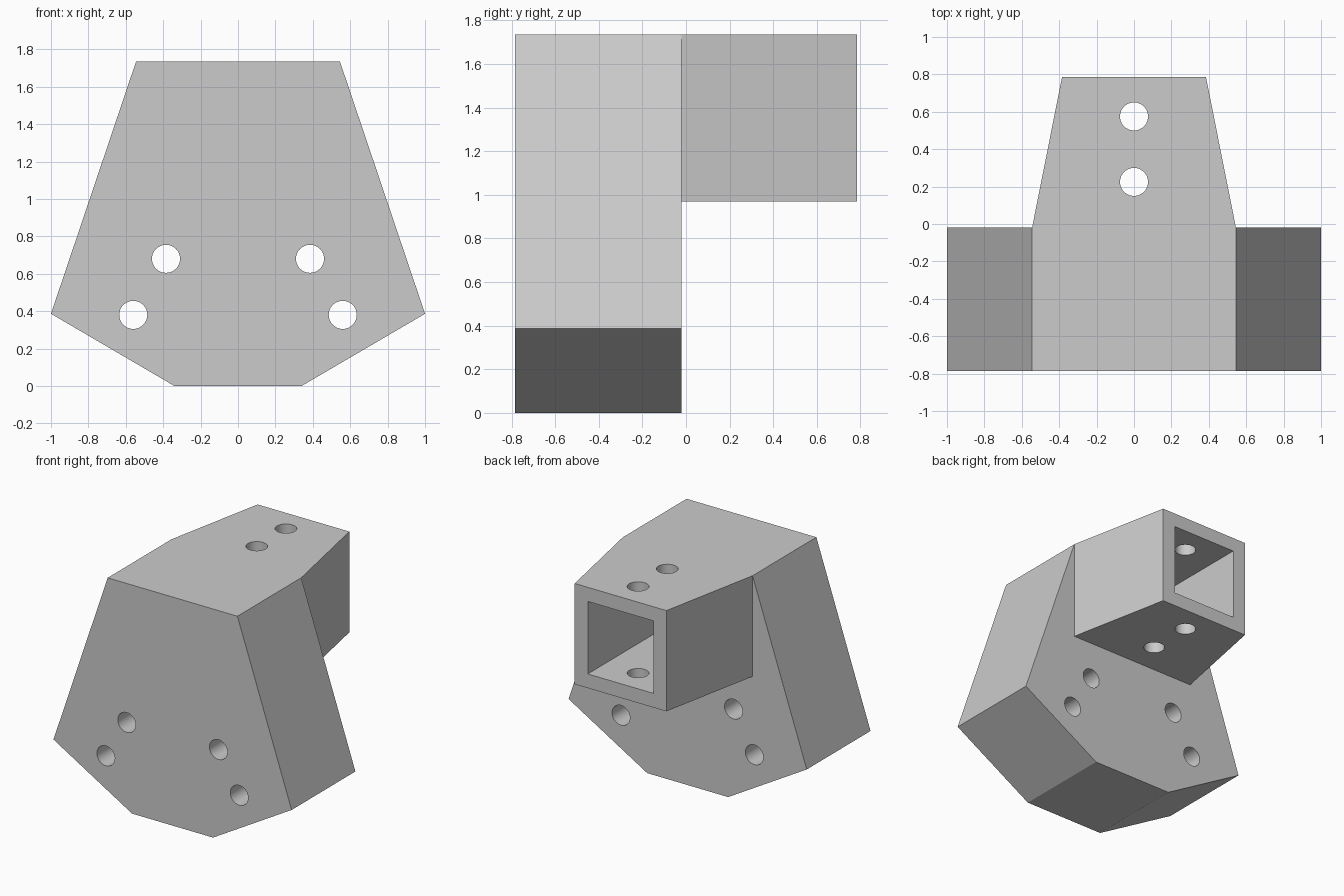
import bpy
import bmesh
from math import radians
from mathutils import Matrix, Vector

if "Cube" in bpy.data.objects:
    bpy.data.objects.remove(bpy.data.objects["Cube"], do_unlink=True)

FRONT, MID, BACK = -0.785, -0.02, 0.785
TOP = 1.735
WALL_CENTRE = (FRONT + MID) / 2
POCKET, DEPTH, HOLE = 0.55, 0.80, 0.075

grey = bpy.data.materials.new("plain_grey")
grey.use_nodes = True
colour = (0.6, 0.6, 0.6, 1)
grey.diffuse_color = colour
grey.node_tree.nodes["Principled BSDF"].inputs["Base Color"].default_value = colour


def finish(name, bm):
    bmesh.ops.recalc_face_normals(bm, faces=bm.faces)
    mesh = bpy.data.meshes.new(name)
    bm.to_mesh(mesh)
    bm.free()
    mesh.materials.append(grey)
    obj = bpy.data.objects.new(name, mesh)
    bpy.context.collection.objects.link(obj)
    return obj


def prism(name, points, direction):
    bm = bmesh.new()
    face = bm.faces.new([bm.verts.new(p) for p in points])
    new = bmesh.ops.extrude_face_region(bm, geom=[face])["geom"]
    bmesh.ops.translate(bm, vec=direction,
                        verts=[v for v in new if isinstance(v, bmesh.types.BMVert)])
    return finish(name, bm)


def pocket(name, mouth, inward):
    """Square cutter running inward from the centre of an open mouth."""
    d = Vector(inward).normalized()
    extra = 0.1
    bm = bmesh.new()
    bmesh.ops.create_cube(bm, size=1)
    turn = d.to_track_quat("Z", "Y").to_matrix().to_4x4()
    place = Matrix.Translation(Vector(mouth) + d * (DEPTH - extra) / 2)
    size = Matrix.Diagonal((POCKET, POCKET, DEPTH + extra, 1))
    bm.transform(place @ turn @ size)
    return finish(name, bm)


def hole(name, centre, length, turn=Matrix()):
    bm = bmesh.new()
    bmesh.ops.create_cone(bm, cap_ends=True, segments=48, radius1=HOLE,
                          radius2=HOLE, depth=length,
                          matrix=Matrix.Translation(centre) @ turn)
    return finish(name, bm)


# Main body: six-sided front profile
half = [(0.545, TOP), (1.0, 0.386), (0.34, 0)]
outline = half + [(-x, z) for x, z in reversed(half)]
bracket = prism("bracket", [(x, FRONT, z) for x, z in outline], (0, MID - FRONT, 0))

# Tapered rear arm
arm = prism("rear_arm", [(-0.545, MID, 0.97), (0.545, MID, 0.97),
                         (0.385, BACK, 0.97), (-0.385, BACK, 0.97)], (0, 0, TOP - 0.97))

# Sockets and bolt holes
cutters = [pocket("rear_socket", (0, BACK, (TOP + 0.97) / 2), (0, -1, 0))]
cutters += [hole("rear_bolt_hole", (0, y, TOP - 0.4), 1.2) for y in (0.225, 0.575)]
across = Matrix.Rotation(radians(90), 4, "X")
for side in (-1, 1):
    cutters.append(pocket("lower_socket", (side * 0.67, WALL_CENTRE, 0.193),
                          (-side * 0.386, 0, 0.66)))
    for x, z in ((0.56, 0.38), (0.385, 0.68)):
        cutters.append(hole("lower_bolt_hole", (side * x, WALL_CENTRE, z), 1, across))

# Join the arm, then cut the openings
for tool, operation in [(arm, "UNION")] + [(c, "DIFFERENCE") for c in cutters]:
    mod = bracket.modifiers.new(tool.name, "BOOLEAN")
    mod.operation = operation
    mod.solver = "EXACT"
    mod.object = tool
bpy.context.view_layer.update()
result = bpy.data.meshes.new_from_object(
    bracket.evaluated_get(bpy.context.evaluated_depsgraph_get()))
bracket.modifiers.clear()
bracket.data = result
for tool in [arm] + cutters:
    bpy.data.objects.remove(tool, do_unlink=True)

# Smooth bolt holes, crisp block edges
bpy.ops.object.select_all(action="DESELECT")
bracket.select_set(True)
bpy.context.view_layer.objects.active = bracket
bpy.ops.object.shade_smooth_by_angle(angle=radians(25))
